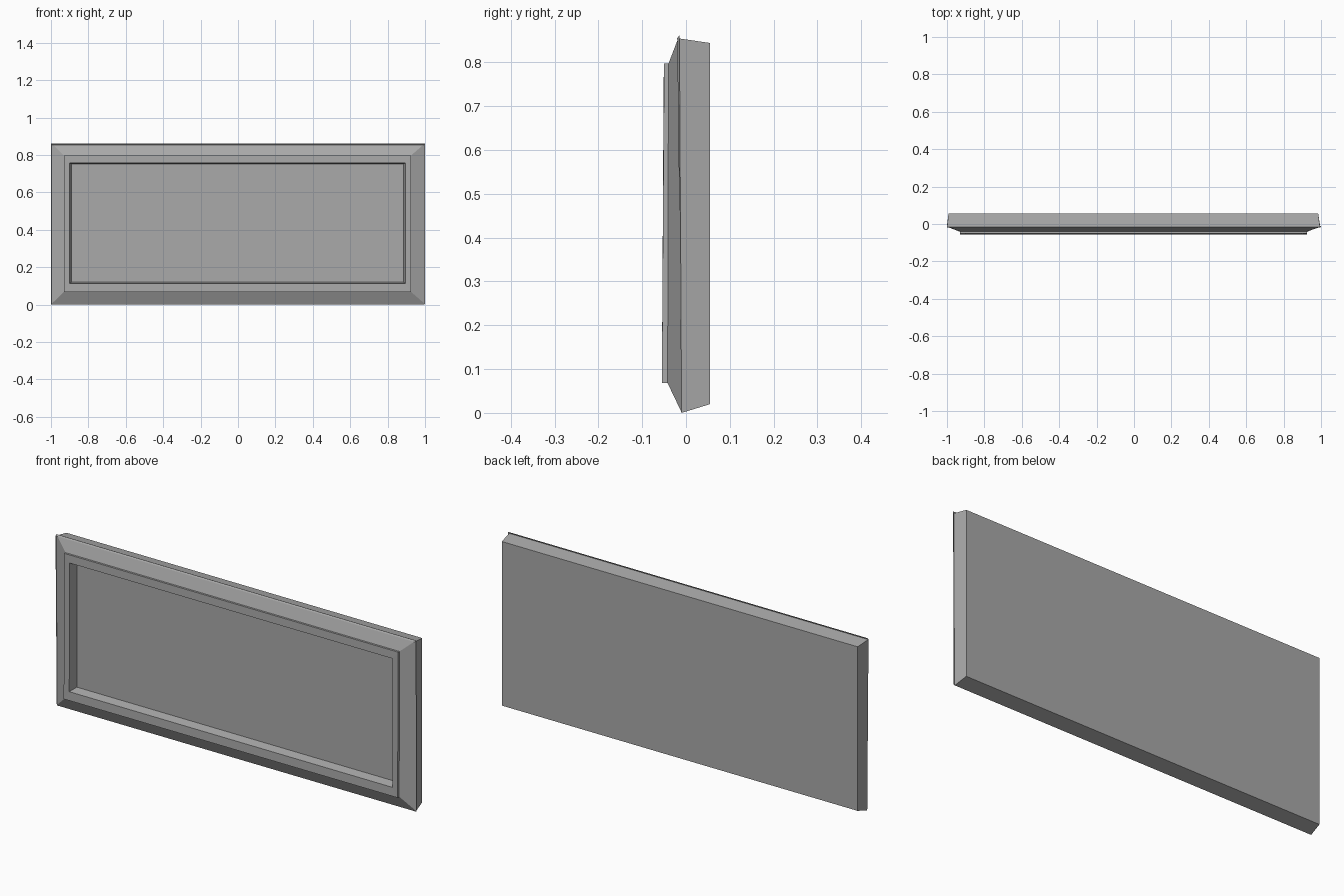
import bpy, bmesh

if "Cube" in bpy.data.objects:
    bpy.data.objects.remove(bpy.data.objects["Cube"])

grey = bpy.data.materials.new("plain grey")
grey.diffuse_color = (0.40, 0.40, 0.40, 1)
grey.use_nodes = True
grey.node_tree.nodes["Principled BSDF"].inputs["Base Color"].default_value = grey.diffuse_color


def stepped_rings(name, rings, cap_first, cap_last):
    """Bridge a series of upright rectangles (x0, x1, z0, z1, y at bottom, y at top)."""
    bm = bmesh.new()
    loops = []
    for x0, x1, z0, z1, yb, yt in rings:
        corners = ((x0, yb, z0), (x1, yb, z0), (x1, yt, z1), (x0, yt, z1))
        loops.append([bm.verts.new(c) for c in corners])
    for a, b in zip(loops, loops[1:]):
        for i in range(4):
            j = (i + 1) % 4
            bm.faces.new((a[i], a[j], b[j], b[i]))
    if cap_first:
        bm.faces.new(loops[0][::-1])
    if cap_last:
        bm.faces.new(loops[-1])
    bm.normal_update()
    mesh = bpy.data.meshes.new(name)
    bm.to_mesh(mesh)
    bm.free()
    obj = bpy.data.objects.new(name, mesh)
    bpy.context.collection.objects.link(obj)
    mesh.materials.append(grey)
    return obj


# Backing board, flared rim, sloped border, raised lip and opening
stepped_rings("frame", [
    (-0.992, 0.985, 0.020, 0.844, 0.055, 0.055),    # back
    (-1.000, 0.995, 0.000, 0.855, -0.010, -0.020),  # widest edge
    (-0.998, 1.000, 0.003, 0.862, -0.011, -0.015),  # rim
    (-0.930, 0.925, 0.068, 0.797, -0.042, -0.040),  # top of slope
    (-0.930, 0.925, 0.068, 0.797, -0.055, -0.050),  # lip outside
    (-0.900, 0.895, 0.112, 0.757, -0.054, -0.051),  # lip inside
    (-0.890, 0.885, 0.120, 0.752, -0.008, -0.008),  # foot of opening
], True, False)

# Recessed panel filling the opening
stepped_rings("panel", [(-0.890, 0.885, 0.120, 0.752, -0.008, -0.008)], False, True)
